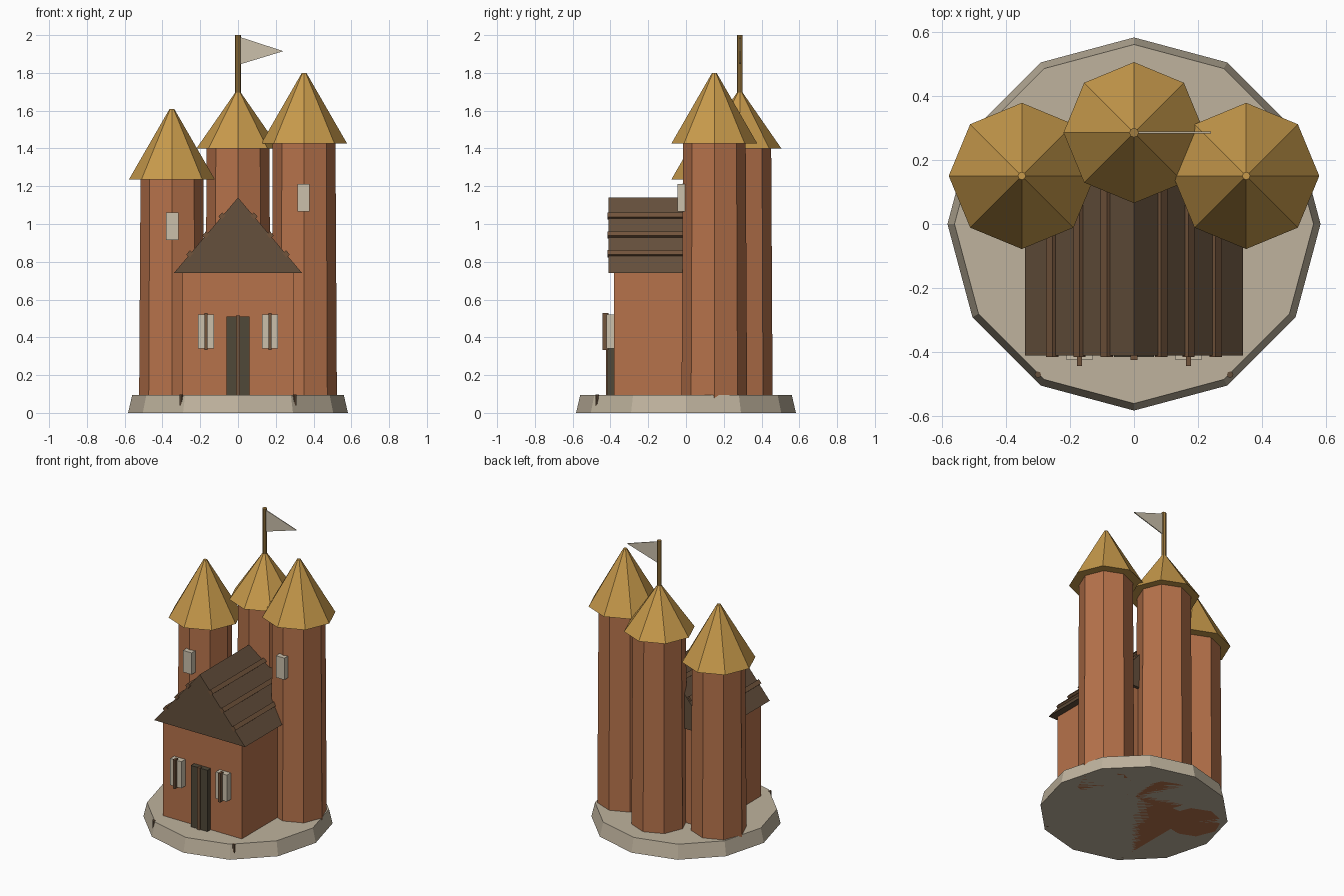
import bpy, math

if "Cube" in bpy.data.objects:
    bpy.data.objects.remove(bpy.data.objects["Cube"])


def material(name, r, g, b):
    m = bpy.data.materials.new(name)
    m.diffuse_color = (r, g, b, 1)
    m.use_nodes = True
    m.node_tree.nodes["Principled BSDF"].inputs["Base Color"].default_value = m.diffuse_color
    return m


STONE = material("stone", 0.52, 0.45, 0.34)
BRICK = material("brick", 0.47, 0.17, 0.07)
GOLD = material("gold_roof", 0.57, 0.32, 0.07)
DARK = material("dark_roof", 0.13, 0.08, 0.045)
BEAM = material("beam", 0.17, 0.09, 0.045)
DOOR = material("door_wood", 0.08, 0.065, 0.04)
CREAM = material("cream", 0.6, 0.53, 0.41)
POLE = material("pole", 0.35, 0.2, 0.05)


def finish(obj, name, mat):
    obj.name = name
    obj.data.materials.append(mat)
    return obj


def cone(name, x, y, z0, z1, r0, r1, sides, mat):
    bpy.ops.mesh.primitive_cone_add(vertices=sides, radius1=r0, radius2=r1,
                                    depth=z1 - z0, location=(x, y, (z0 + z1) / 2))
    return finish(bpy.context.object, name, mat)


def box(name, x, y, z, mat, tilt=0):
    # x, y, z are (min, max) pairs
    bpy.ops.mesh.primitive_cube_add(size=1, location=[sum(p) / 2 for p in (x, y, z)],
                                    rotation=(0, tilt, 0))
    bpy.context.object.scale = [p[1] - p[0] for p in (x, y, z)]
    return finish(bpy.context.object, name, mat)


def prism(name, profile, y0, y1, mat):
    # extrude an x-z triangle along y
    n = len(profile)
    verts = [(x, y, z) for y in (y0, y1) for x, z in profile]
    faces = [tuple(range(n)), tuple(reversed(range(n, 2 * n)))]
    faces += [((i + 1) % n, i, n + i, n + (i + 1) % n) for i in range(n)]
    mesh = bpy.data.meshes.new(name)
    mesh.from_pydata(verts, [], faces)
    obj = bpy.data.objects.new(name, mesh)
    bpy.context.collection.objects.link(obj)
    return finish(obj, name, mat)


# Stone base
cone("base", 0, 0, 0, 0.095, 0.582, 0.56, 12, STONE)

# Three towers with pointed roofs
for side, x, y, eave, tip, r in (("left", -0.35, 0.15, 1.235, 1.61, 0.228),
                                 ("right", 0.35, 0.15, 1.425, 1.80, 0.228),
                                 ("middle", 0, 0.285, 1.40, 1.70, 0.22)):
    cone(side + "_tower", x, y, 0, eave + 0.005, 0.174, 0.166, 8, BRICK)
    cone(side + "_tower_roof", x, y, eave, tip, r, 0.012, 8, GOLD)

# Tower windows
for side, x, z in (("left", -0.348, 0.915), ("right", 0.347, 1.065)):
    box(side + "_tower_window", (x - 0.032, x + 0.032), (-0.045, -0.005), (z, z + 0.147), CREAM)

# Flag on the middle tower
cone("flag_pole", 0, 0.285, 1.66, 2.0, 0.015, 0.015, 8, POLE)
prism("flag", [(0.01, 1.845), (0.24, 1.915), (0.01, 1.99)], 0.282, 0.288, CREAM)

# House and gabled roof
box("house", (-0.295, 0.295), (-0.38, 0.2), (0, 0.745), BRICK)
prism("house_roof", [(-0.34, 0.74), (0.34, 0.74), (0, 1.14)], -0.41, 0.22, DARK)

# Door with centre strip
box("door", (-0.062, 0.062), (-0.415, -0.37), (0.09, 0.51), DOOR)
box("door_strip", (-0.011, 0.011), (-0.424, -0.40), (0.09, 0.515), BEAM)

# Mirrored details
slope = math.atan2(0.40, 0.34)
for side, s in (("left", -1), ("right", 1)):
    # Battens running along the roof
    for i in range(3):
        x = 0.255 - 0.085 * i
        z = 1.14 - x * 0.40 / 0.34
        box(f"{side}_roof_batten_{i + 1}", (s * x - 0.015, s * x + 0.015), (-0.415, 0.21),
            (z - 0.01, z + 0.014), BEAM, tilt=s * slope)
    # House window and bar
    x = s * 0.17
    box(side + "_window", (x - 0.042, x + 0.042), (-0.422, -0.37), (0.34, 0.52), CREAM)
    box(side + "_window_bar", (x - 0.008, x + 0.008), (-0.443, -0.41), (0.333, 0.53), BEAM)
    # Small peg set in the rim of the base
    cone(side + "_rim_peg", s * 0.3, -0.47, 0, 0.097, 0.01, 0.01, 8, DARK)
